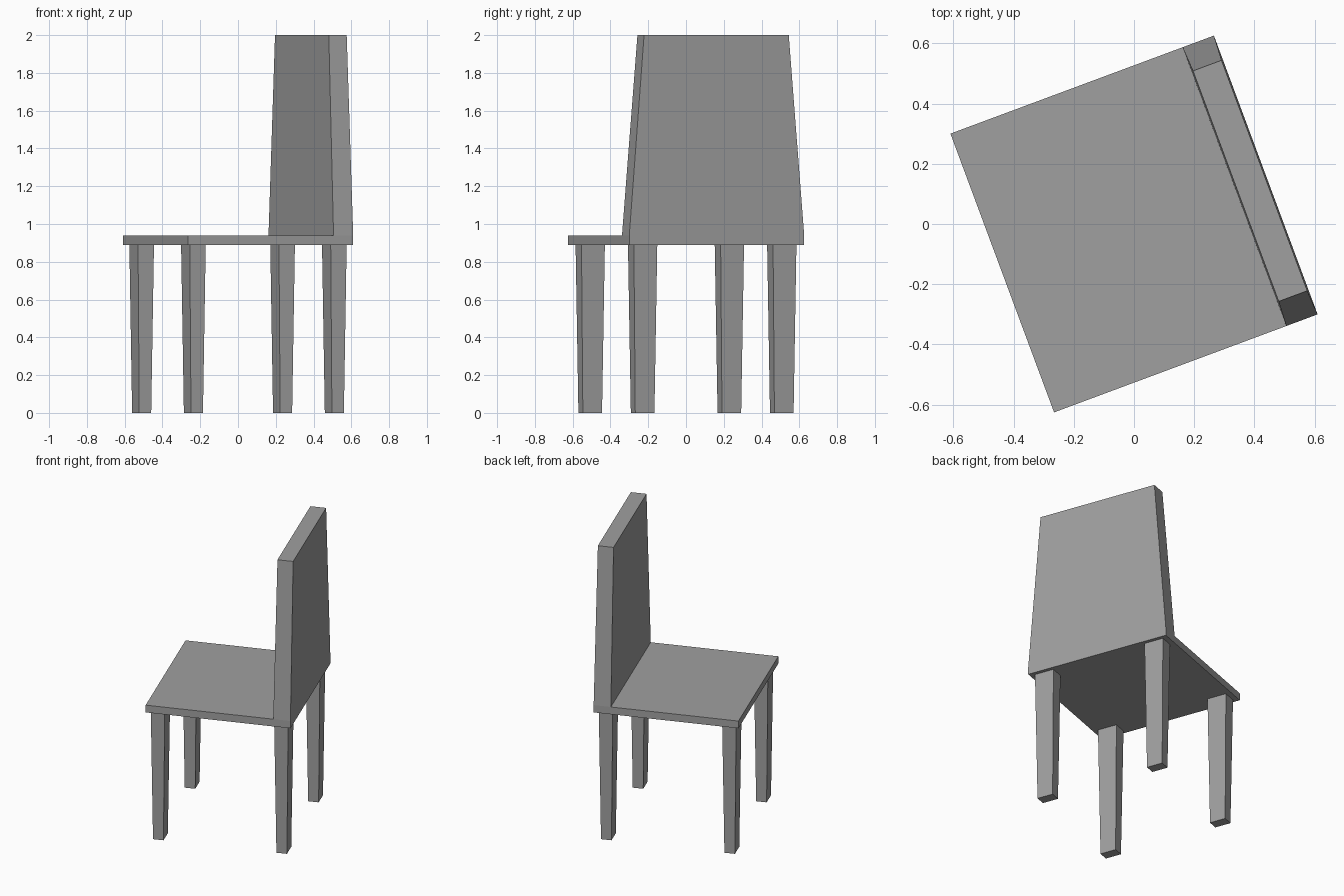
import bpy
import bmesh
from math import radians
from mathutils import Matrix, Vector

default = bpy.data.objects.get("Cube")
if default:
    bpy.data.objects.remove(default, do_unlink=True)

TURN = Matrix.Rotation(radians(20.4), 4, "Z")
HALF_W, HALF_D = 0.467, 0.494
SEAT_LOW, SEAT_TOP, BACK_TOP = 0.89, 0.94, 2.0

grey = bpy.data.materials.new("grey")
grey.use_nodes = True
colour = (0.35, 0.35, 0.35, 1)
grey.diffuse_color = colour
grey.node_tree.nodes["Principled BSDF"].inputs["Base Color"].default_value = colour


def finish(bm, name):
    """Turn the part to the chair's angle and add it to the scene."""
    bmesh.ops.transform(bm, matrix=TURN, verts=bm.verts)
    bmesh.ops.recalc_face_normals(bm, faces=bm.faces)
    mesh = bpy.data.meshes.new(name)
    bm.to_mesh(mesh)
    bm.free()
    mesh.materials.append(grey)
    bpy.context.collection.objects.link(bpy.data.objects.new(name, mesh))


def box(size, centre):
    bm = bmesh.new()
    bmesh.ops.create_cube(bm, size=1)
    bmesh.ops.scale(bm, vec=size, verts=bm.verts)
    bmesh.ops.translate(bm, vec=centre, verts=bm.verts)
    return bm


# Seat slab, with its rear strip drawn up into a tapered backrest
bm = box((2 * HALF_W, 2 * HALF_D, SEAT_TOP - SEAT_LOW),
         (0, 0, (SEAT_TOP + SEAT_LOW) / 2))
bmesh.ops.bisect_plane(bm, geom=bm.verts[:] + bm.edges[:] + bm.faces[:],
                       plane_co=(0.356, 0, 0), plane_no=(1, 0, 0))
bm.normal_update()
strip = max((f for f in bm.faces if f.normal.z > 0.9),
            key=lambda f: f.calc_center_median().x)
middle = strip.calc_center_median()
raised = bmesh.ops.extrude_discrete_faces  # placeholder-free alias not needed
top = bmesh.ops.extrude_face_region(bm, geom=[strip])["geom"]
bmesh.ops.delete(bm, geom=[strip], context="FACES_ONLY")
top_verts = [g for g in top if isinstance(g, bmesh.types.BMVert)]
bmesh.ops.translate(bm, vec=(0, 0, BACK_TOP - SEAT_TOP), verts=top_verts)
bmesh.ops.scale(bm, vec=(0.91, 0.827, 1), verts=top_verts,
                space=Matrix.Translation(-middle))
finish(bm, "seat_and_backrest")

# Four legs tapering towards the floor
for side, y in (("left", 0.393), ("right", -0.393)):
    for end, x in (("front", -0.398), ("rear", 0.398)):
        bm = box((0.09, 0.132, SEAT_LOW), (x, y, SEAT_LOW / 2))
        feet = [v for v in bm.verts if v.co.z < 0.1]
        bmesh.ops.scale(bm, vec=(0.75, 0.82, 1), verts=feet,
                        space=Matrix.Translation(Vector((-x, -y, 0))))
        finish(bm, f"{end}_{side}_leg")
